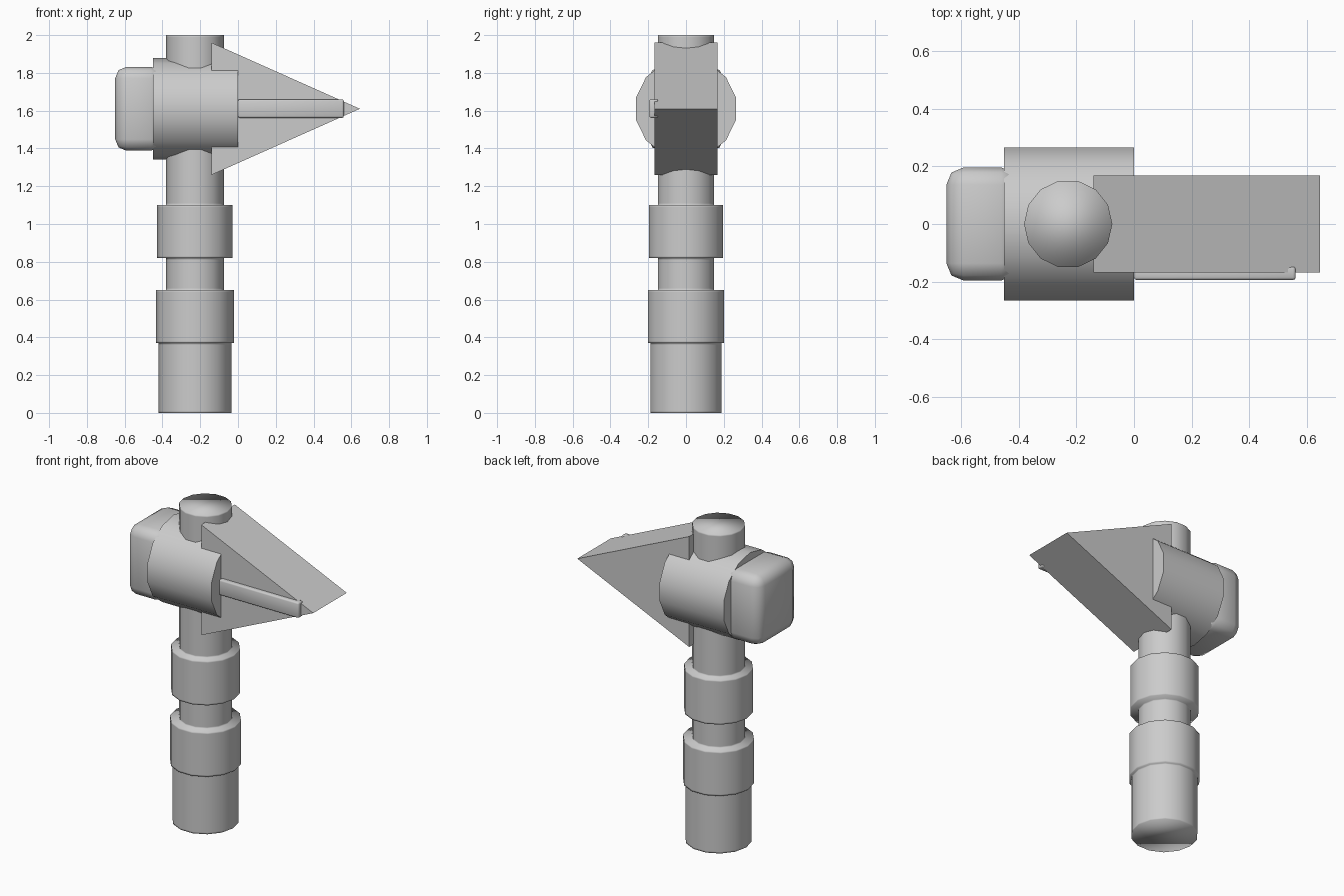
import bpy, bmesh
from math import sin, cos, pi, radians

if "Cube" in bpy.data.objects:
    bpy.data.objects.remove(bpy.data.objects["Cube"])

SIDES = 14
HEAD_Z = 1.61


def make_object(name, bm):
    bmesh.ops.recalc_face_normals(bm, faces=bm.faces)
    mesh = bpy.data.meshes.new(name)
    bm.to_mesh(mesh)
    bm.free()
    obj = bpy.data.objects.new(name, mesh)
    bpy.context.collection.objects.link(obj)
    return obj


def smooth(obj, angle=None):
    bpy.ops.object.select_all(action='DESELECT')
    obj.select_set(True)
    bpy.context.view_layer.objects.active = obj
    if angle is None:
        bpy.ops.object.shade_smooth()
    else:
        bpy.ops.object.shade_smooth_by_angle(angle=radians(angle))


def loft(name, rings):
    """Bridge a list of equal-length point rings and cap both ends."""
    bm = bmesh.new()
    loops = [[bm.verts.new(p) for p in ring] for ring in rings]
    n = len(loops[0])
    for a, b in zip(loops, loops[1:]):
        for i in range(n):
            j = (i + 1) % n
            bm.faces.new((a[i], a[j], b[j], b[i]))
    bm.faces.new(loops[0])
    bm.faces.new(loops[-1])
    return make_object(name, bm)


def rounded_box(name, lo, hi, width, segments):
    bm = bmesh.new()
    bmesh.ops.create_cube(bm, size=1)
    for v in bm.verts:
        v.co = [(l + h) / 2 + c * (h - l) for c, l, h in zip(v.co, lo, hi)]
    bmesh.ops.bevel(bm, geom=bm.edges[:], offset=width, segments=segments,
                    profile=0.5, affect='EDGES')
    obj = make_object(name, bm)
    smooth(obj, 50)
    return obj


# Handle with its collars: (radius, bottom, top) of each section,
# with support loops near the rims so the sides stay evenly shaded
sections = [(0.193, 0, 0.37), (0.206, 0.37, 0.65), (0.153, 0.65, 0.82),
            (0.20, 0.82, 1.10), (0.153, 1.10, 2.0)]
profile = []
for r, z0, z1 in sections:
    profile += [(r, z0), (r, z0 + 0.01), (r, z1 - 0.01), (r, z1)]
angles = [2 * pi * i / SIDES for i in range(SIDES)]
handle = loft("handle", [[(-0.228 + r * cos(a), r * sin(a), z) for a in angles]
                         for r, z in profile])
smooth(handle)

# Head barrel lying along x, a corner pointing up
barrel = loft("head_barrel", [[(x, 0.271 * sin(a), HEAD_Z + 0.268 * cos(a)) for a in angles]
                              for x in (-0.45, 0.0)])
smooth(barrel, 40)

# Wedge blade
triangle = [(-0.14, HEAD_Z - 0.35), (0.645, HEAD_Z), (-0.14, HEAD_Z + 0.35)]
loft("wedge_blade", [[(x, y, z) for x, z in triangle] for y in (-0.168, 0.168)])

# Striking block and side bar
rounded_box("striking_block", (-0.65, -0.196, 1.388), (-0.40, 0.196, 1.832), 0.06, 2)
rounded_box("side_bar", (0.0, -0.194, 1.562), (0.56, -0.148, 1.66), 0.009, 2)
